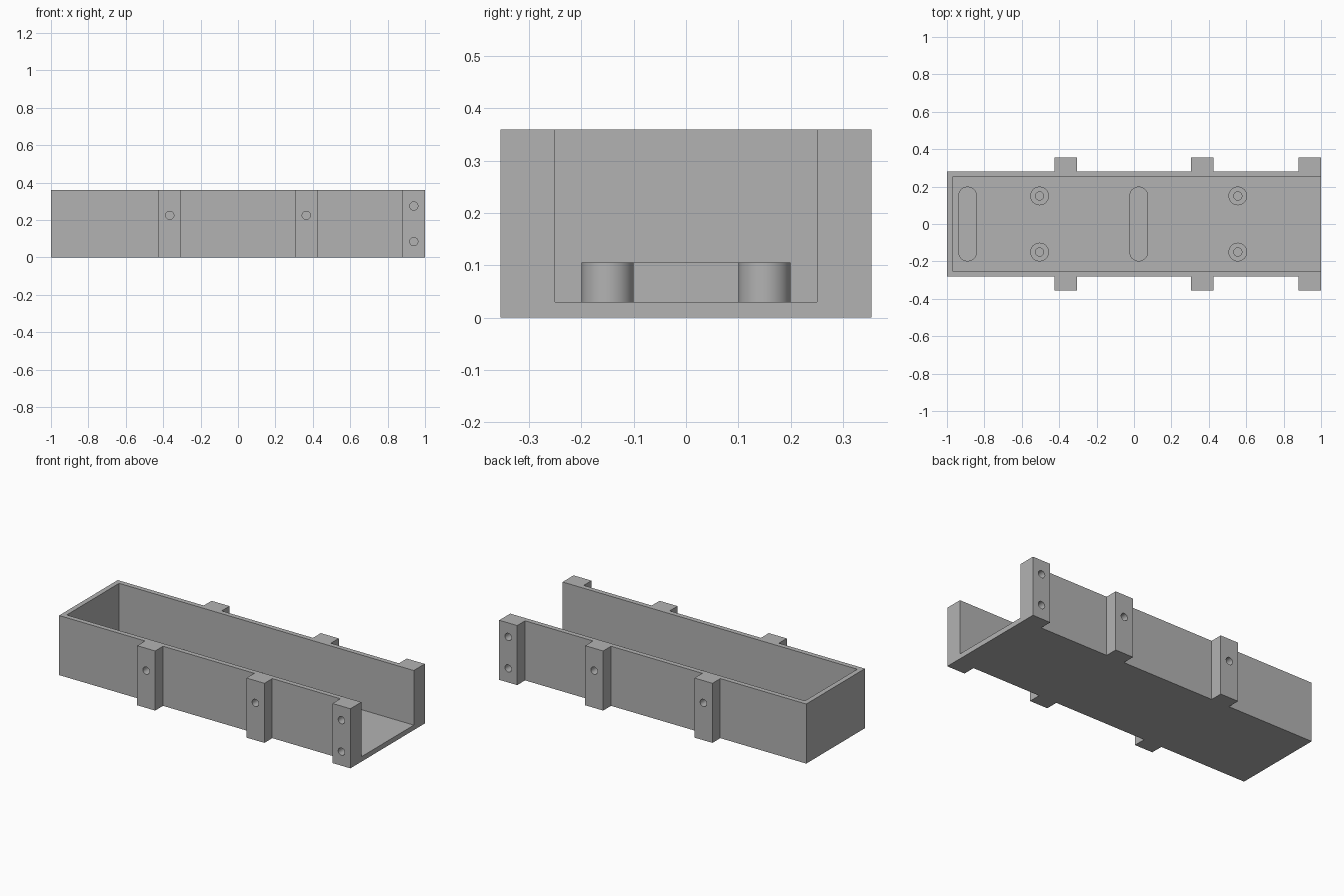
import bpy, bmesh, math
from mathutils import Matrix, Vector

cube = bpy.data.objects.get("Cube")
if cube:
    bpy.data.objects.remove(cube, do_unlink=True)

grey = bpy.data.materials.new("plain grey")
grey.use_nodes = True
colour = (0.45, 0.45, 0.45, 1)
grey.diffuse_color = colour
grey.node_tree.nodes["Principled BSDF"].inputs["Base Color"].default_value = colour

HEIGHT, FLOOR, BOSS_TOP = 0.36, 0.03, 0.105
HALF_WIDTH, INNER, POST_OUT = 0.28, 0.25, 0.355
BOSS_R, HOLE_R = 0.05, 0.022
POSTS = [(-0.365, [0.225]), (0.365, [0.225]), (0.94, [0.085, 0.275])]


def finish(name, bm):
    bmesh.ops.recalc_face_normals(bm, faces=bm.faces)
    mesh = bpy.data.meshes.new(name)
    bm.to_mesh(mesh)
    bm.free()
    mesh.materials.append(grey)
    obj = bpy.data.objects.new(name, mesh)
    bpy.context.collection.objects.link(obj)
    return obj


def extrude(name, outline, z0, z1):
    bm = bmesh.new()
    face = bm.faces.new([bm.verts.new((x, y, z0)) for x, y in outline])
    up = bmesh.ops.extrude_face_region(bm, geom=[face])["geom"]
    bmesh.ops.translate(bm, vec=(0, 0, z1 - z0),
                        verts=[v for v in up if isinstance(v, bmesh.types.BMVert)])
    return finish(name, bm)


def cylinders(name, centres, radius, depth, turn=Matrix()):
    bm = bmesh.new()
    for c in centres:
        bmesh.ops.create_cone(bm, cap_ends=True, segments=32, radius1=radius, radius2=radius,
                              depth=depth, matrix=Matrix.Translation(Vector(c)) @ turn)
    return finish(name, bm)


def cut(obj, cutter):
    mod = obj.modifiers.new("cut", "BOOLEAN")
    mod.operation, mod.solver, mod.object = "DIFFERENCE", "EXACT", cutter
    activate(obj)
    bpy.ops.object.modifier_apply(modifier=mod.name)
    bpy.data.objects.remove(cutter, do_unlink=True)


def activate(obj):
    bpy.ops.object.select_all(action="DESELECT")
    obj.select_set(True)
    bpy.context.view_layer.objects.active = obj


# Tray body: half outline with side posts, mirrored and extruded
half = [(-1, HALF_WIDTH)]
for x, _ in POSTS:
    half += [(x - 0.06, HALF_WIDTH), (x - 0.06, POST_OUT), (x + 0.06, POST_OUT)]
    if x < 0.9:
        half.append((x + 0.06, HALF_WIDTH))
tray = extrude("tray", half + [(x, -y) for x, y in reversed(half)], 0, HEIGHT)

# Cavity, open at one end
cut(tray, extrude("cavity", [(-0.97, -INNER), (1.1, -INNER), (1.1, INNER), (-0.97, INNER)],
                  FLOOR, HEIGHT + 0.1))

# Blind screw holes in the posts
sideways = Matrix.Rotation(math.pi / 2, 4, "X")
spots = [(x, side * POST_OUT, z) for x, zs in POSTS for z in zs for side in (-1, 1)]
cut(tray, cylinders("post_holes", spots, HOLE_R, 0.15, sideways))

# Rounded cross ridges on the floor
ridges = []
for i, x in enumerate((-0.89, 0.025)):
    outline = []
    for k in range(34):
        a = math.pi * (k if k < 17 else k - 1) / 16
        end = 0.15 if k < 17 else -0.15
        outline.append((x + BOSS_R * math.cos(a), end + BOSS_R * math.sin(a)))
    ridges.append(extrude(f"floor_ridge_{i + 1}", outline, FLOOR, BOSS_TOP))

# Hollow screw bosses on the floor
rise = BOSS_TOP - FLOOR
seats = [(x, y, FLOOR + rise / 2) for x in (-0.505, 0.555) for y in (-0.15, 0.15)]
bosses = cylinders("screw_bosses", seats, BOSS_R, rise)
cut(bosses, cylinders("boss_holes", [(x, y, BOSS_TOP) for x, y, _ in seats],
                      HOLE_R, 2 * rise - 0.002))

for obj in [tray, bosses] + ridges:
    activate(obj)
    bpy.ops.object.shade_smooth_by_angle(angle=math.radians(30))
